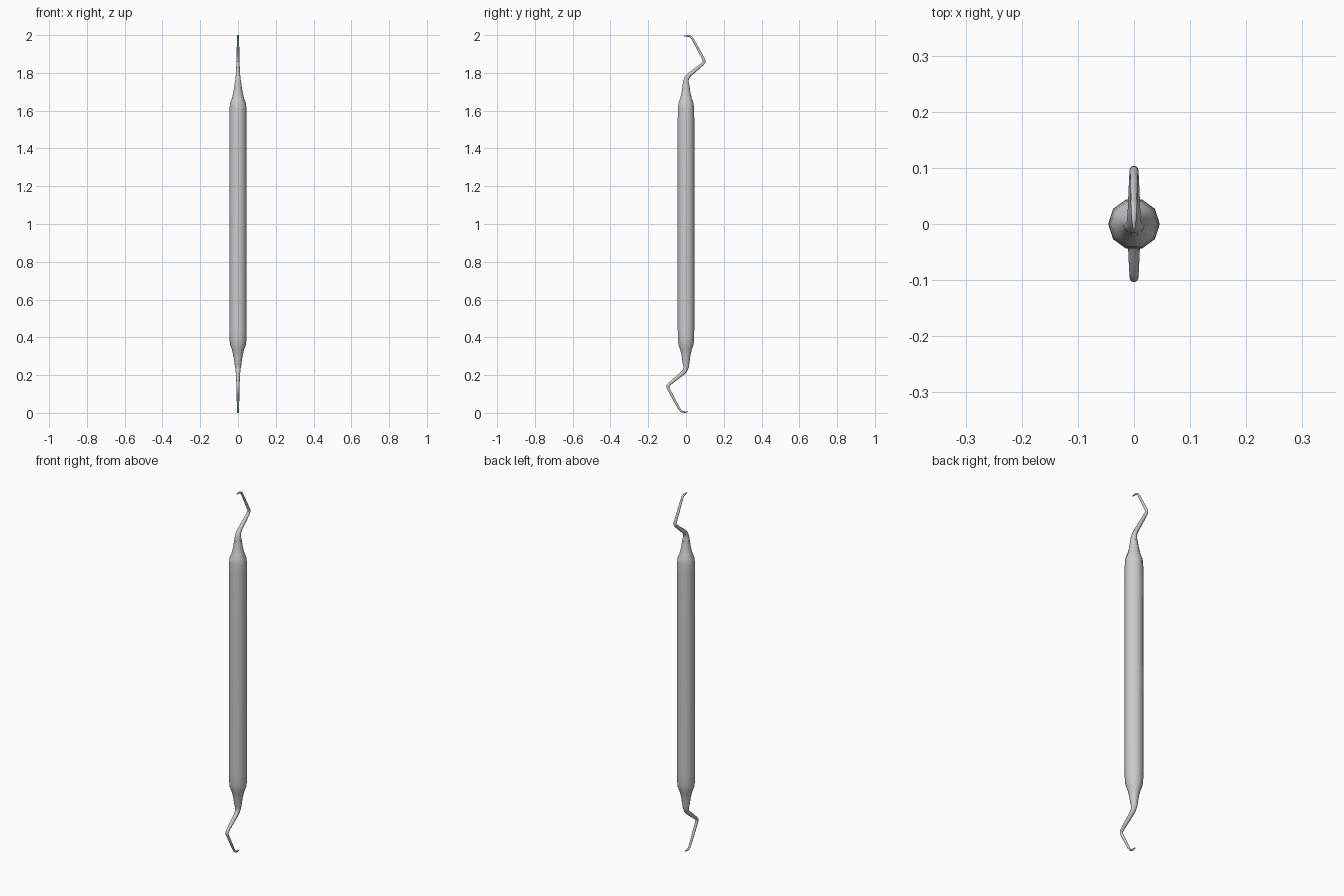
import bpy, bmesh, math
from mathutils import Vector

if "Cube" in bpy.data.objects:
    bpy.data.objects.remove(bpy.data.objects["Cube"])

SIDES = 10


def sweep(name, stations):
    """Sweep a ten-sided ring along (y, z, radius) stations in the YZ plane."""
    bm = bmesh.new()
    pts = [Vector((0, y, z)) for y, z, r in stations]
    rings = []
    for i, p in enumerate(pts):
        a = (p - pts[i - 1]).normalized() if i else Vector()
        b = (pts[i + 1] - p).normalized() if i < len(pts) - 1 else Vector()
        t = (a + b).normalized()
        n = Vector((0, t.z, -t.y))
        r = stations[i][2]
        ring = []
        for k in range(SIDES):
            ang = 2 * math.pi * k / SIDES
            ring.append(bm.verts.new(p + Vector((r * math.cos(ang), 0, 0)) + n * r * math.sin(ang)))
        rings.append(ring)
    for lo, hi in zip(rings, rings[1:]):
        for k in range(SIDES):
            j = (k + 1) % SIDES
            bm.faces.new((lo[k], lo[j], hi[j], hi[k]))
    bm.faces.new(rings[0][::-1])
    bm.faces.new(rings[-1])
    bmesh.ops.recalc_face_normals(bm, faces=bm.faces)
    mesh = bpy.data.meshes.new(name)
    bm.to_mesh(mesh)
    bm.free()
    ob = bpy.data.objects.new(name, mesh)
    bpy.context.collection.objects.link(ob)
    bpy.ops.object.select_all(action='DESELECT')
    ob.select_set(True)
    bpy.context.view_layer.objects.active = ob
    bpy.ops.object.shade_smooth_by_angle(angle=math.radians(40))
    return ob


def opposite(stations):
    """Half turn about the middle of the tool."""
    return [(-y, 2 - z, r) for y, z, r in reversed(stations)]


# Handle: straight grip with tapered shoulders
shoulder = [(0, 1.56, 0.046), (0, 1.61, 0.045), (0, 1.64, 0.042),
            (0, 1.665, 0.032), (0, 1.70, 0.024), (0, 1.735, 0.019)]
sweep("handle", opposite(shoulder) + shoulder)

# Working end: bent shank ending in a thin hooked tip
hook = [(0, 1.735, 0.019), (-0.001, 1.755, 0.0155), (0.004, 1.773, 0.013),
        (0.018, 1.790, 0.0115), (0.055, 1.820, 0.010),
        (0.086, 1.846, 0.0085), (0.096, 1.857, 0.008), (0.095, 1.869, 0.0078),
        (0.065, 1.925, 0.0068), (0.037, 1.976, 0.006),
        (0.029, 1.988, 0.0055), (0.018, 1.9945, 0.005),
        (0.004, 1.996, 0.004), (-0.011, 1.994, 0.0015)]
sweep("upper_hook", hook)
sweep("lower_hook", opposite(hook))
